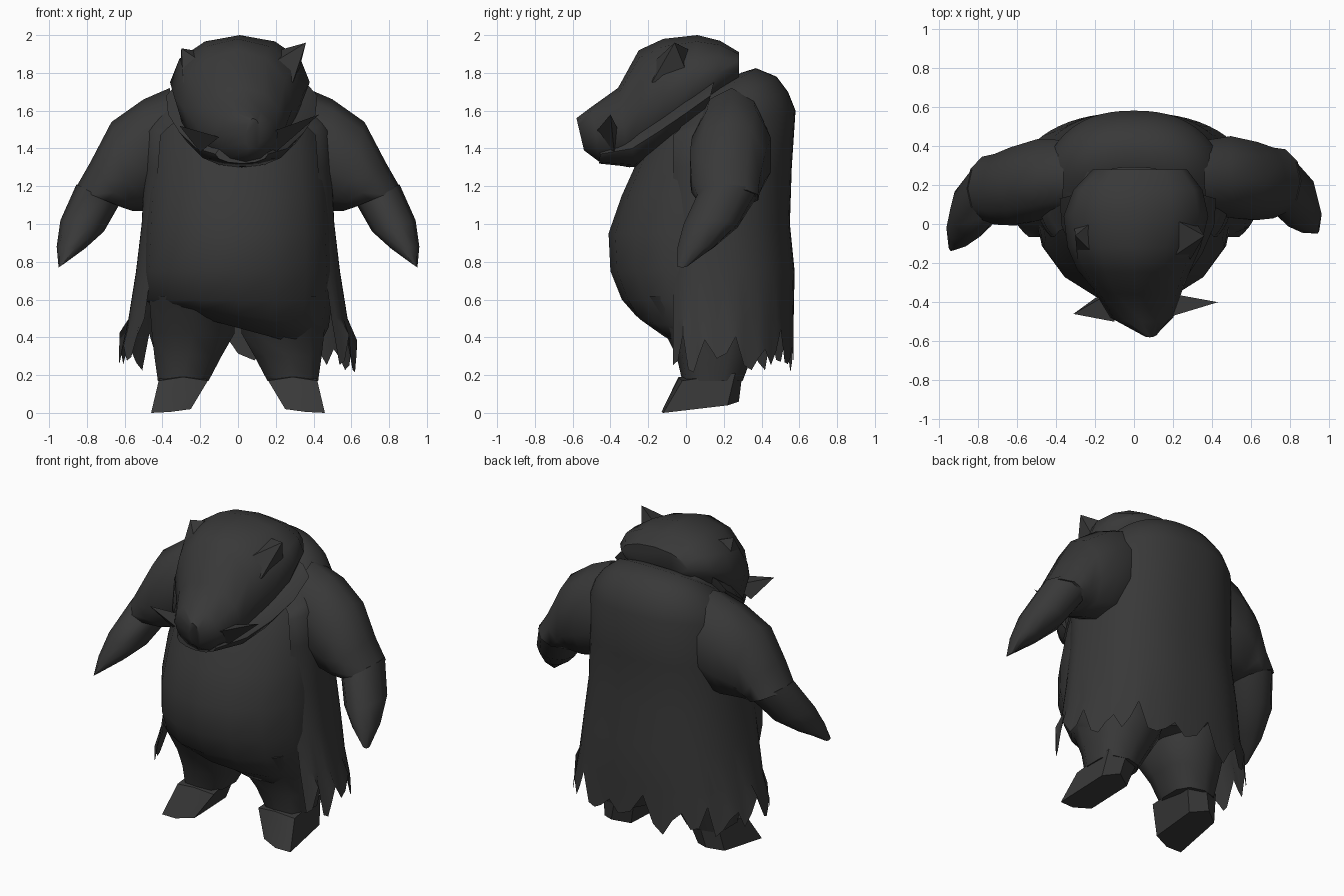
import bpy, bmesh, math, random
from mathutils import Vector as V

if "Cube" in bpy.data.objects:
    bpy.data.objects.remove(bpy.data.objects["Cube"])

random.seed(4)
mat = bpy.data.materials.new("charcoal")
mat.diffuse_color = (0.04, 0.04, 0.04, 1)
mat.use_nodes = True
mat.node_tree.nodes["Principled BSDF"].inputs["Base Color"].default_value = mat.diffuse_color


def finish(name, bm, angle=55):
    bmesh.ops.recalc_face_normals(bm, faces=bm.faces)
    me = bpy.data.meshes.new(name)
    bm.to_mesh(me)
    bm.free()
    me.materials.append(mat)
    me.polygons.foreach_set("use_smooth", [True] * len(me.polygons))
    me.set_sharp_from_angle(angle=math.radians(angle))
    ob = bpy.data.objects.new(name, me)
    bpy.context.collection.objects.link(ob)
    return ob


def spow(v, p):
    return math.copysign(abs(v) ** p, v)


def ring(a, b, w, n, p=1.0):
    """Closed ring between opposite points a and b, with half-width vector w."""
    a, b, w = V(a), V(b), V(w)
    c, u = (a + b) / 2, (a - b) / 2
    t = [2 * math.pi * i / n for i in range(n)]
    return [c + u * spow(math.cos(k), p) + w * spow(math.sin(k), p) for k in t]


def loft(name, rings, closed=True, caps=True, angle=55):
    bm = bmesh.new()
    rows = [[bm.verts.new(p) for p in r] for r in rings]
    n = len(rows[0])
    for r, s in zip(rows, rows[1:]):
        for i in range(n if closed else n - 1):
            j = (i + 1) % n
            bm.faces.new((r[i], r[j], s[j], s[i]))
    if caps:
        bm.faces.new(rows[0])
        bm.faces.new(rows[-1])
    return finish(name, bm, angle)


def spike(name, base, tip):
    bm = bmesh.new()
    vs = [bm.verts.new(p) for p in base]
    t = bm.verts.new(tip)
    bm.faces.new(vs)
    for i in range(len(vs)):
        bm.faces.new((vs[i], vs[(i + 1) % len(vs)], t))
    finish(name, bm, 20)


# torso with round belly: z, half width, front y, back y
torso = [(.45, .42, -.14, .42), (.52, .48, -.27, .46), (.60, .50, -.34, .50), (.75, .51, -.40, .53),
         (.95, .50, -.41, .53), (1.15, .49, -.34, .53), (1.35, .47, -.25, .54), (1.55, .43, -.13, .54),
         (1.67, .37, 0, .49), (1.77, .24, .12, .42)]
rings = [ring((0, f, z), (0, b, z), (w, 0, 0), 16) for z, w, f, b in torso]
for p in rings[0]:  # hem hangs lower on one side
    p.z -= p.x * .27
for p in rings[1]:
    p.z -= p.x * .14
loft("torso", rings)

# cloak, open at the front: z, half width, back y, forward drop of the collar
cloak = [(1.80, .24, .29, .70), (1.825, .32, .37, .65), (1.78, .40, .48, .50), (1.70, .45, .54, .35),
         (1.60, .48, .58, .2), (1.30, .495, .56, 0), (1.00, .51, .55, 0), (.75, .54, .575, 0),
         (.50, .58, .57, 0)]
N = 44
angles = [math.radians(-34 + 248 * i / N) for i in range(N + 1)]


def cloak_point(t, z, w, back, drop=0):
    yc = .1 + max(0, z - 1.6) * .3
    s = math.sin(t)
    y = yc + ((back - yc) * s ** .85 if s > 0 else .3 * s)
    return V((w * spow(math.cos(t), .85), y, z - drop * max(0, back - y)))


rows = [[cloak_point(t, *c) for t in angles] for c in cloak]
# ragged hem with long tatters and notches
hem = [.27, .30, .42, .25, .24, .31, .36]
rows.append([cloak_point(t, hem[i % 7] + random.uniform(-.03, .03), .63, .57)
             for i, t in enumerate(angles)])
loft("ragged_cloak", rows, closed=False, caps=False)

# head: top y,z / bottom y,z / half width / sideways turn
head = [(.28, 1.91, .28, 1.74, .24, .03), (.18, 1.97, .17, 1.64, .33, .02), (.06, 2.0, .02, 1.50, .37, .01),
        (-.12, 1.98, -.12, 1.38, .34, 0), (-.25, 1.92, -.22, 1.31, .29, 0),
        (-.36, 1.72, -.30, 1.30, .23, .02), (-.50, 1.62, -.46, 1.33, .16, .04),
        (-.58, 1.56, -.54, 1.39, .04, .08)]
loft("head", [ring((x, ty, tz), (x, by, bz), (w, 0, 0), 12) for ty, tz, by, bz, w, x in head])

# wide lower jaw and throat
jaw = [(.16, 1.80, .10, 1.56, .40), (.0, 1.70, -.02, 1.46, .39), (-.14, 1.60, -.16, 1.37, .33),
       (-.30, 1.50, -.27, 1.30, .24), (-.45, 1.42, -.46, 1.32, .14)]
loft("lower_jaw", [ring((.02, a, b), (.02, c, d), (w, 0, 0), 12) for a, b, c, d, w in jaw])

# tusks and ears
for s, tusk, ear in ((1, (.43, -.40, 1.58), (.36, -.06, 1.96)),
                     (-1, (-.31, -.46, 1.52), (-.30, -.06, 1.93))):
    spike("tusk", [(s * .10, -.50, 1.46), (s * .10, -.34, 1.46), (s * .20, -.38, 1.38)], tusk)
    spike("ear", [(s * .18, -.18, 1.85), (s * .18, .04, 1.91), (s * .31, .02, 1.76),
                  (s * .29, -.18, 1.75)], ear)

# limbs, mirrored: outer x,z / inner x,z / y centre / y half depth
sleeve = [(.36, 1.72, .40, 1.09, .24, .20), (.50, 1.66, .49, 1.07, .24, .22),
          (.67, 1.54, .56, 1.07, .22, .21), (.78, 1.33, .59, 1.08, .21, .19),
          (.86, 1.19, .62, 1.09, .22, .17)]
forearm = [(.855, 1.21, .63, 1.10, .22, .16), (.94, 1.02, .71, .96, .13, .15),
           (.96, .88, .81, .87, .05, .10), (.95, .77, .92, .79, -.02, .03)]
# z, inner x, outer x, front y, back y
leg = [(.62, .01, .48, -.24, .43), (.42, .01, .465, -.11, .40), (.30, .08, .45, -.05, .35),
       (.17, .15, .43, -.02, .30)]
for s in (1, -1):
    swing = -.17 if s < 0 else 0  # one arm reaches further forward
    for name, part in (("sleeve", sleeve), ("forearm", forearm)):
        loft(name, [ring((s * a, y + swing * (c - .4), b), (s * c, y + swing * (c - .4), d),
                         (0, h, 0), 10) for a, b, c, d, y, h in part], angle=65)
    loft("leg", [ring((s * (i + o) / 2, f, z), (s * (i + o) / 2, b, z), ((o - i) / 2, 0, 0), 10, .8)
                 for z, i, o, f, b in leg])
    # wedge foot
    top = [(s * .16, -.02, .17), (s * .29, -.04, .19), (s * .42, -.02, .17),
           (s * .41, .26, .21), (s * .30, .30, .22), (s * .19, .26, .21)]
    sole = [(s * .25, -.09, .02), (s * .36, -.13, .005), (s * .46, -.12, 0),
            (s * .43, .22, .04), (s * .34, .28, .06), (s * .24, .22, .04)]
    loft("foot", [top, sole], angle=40)
